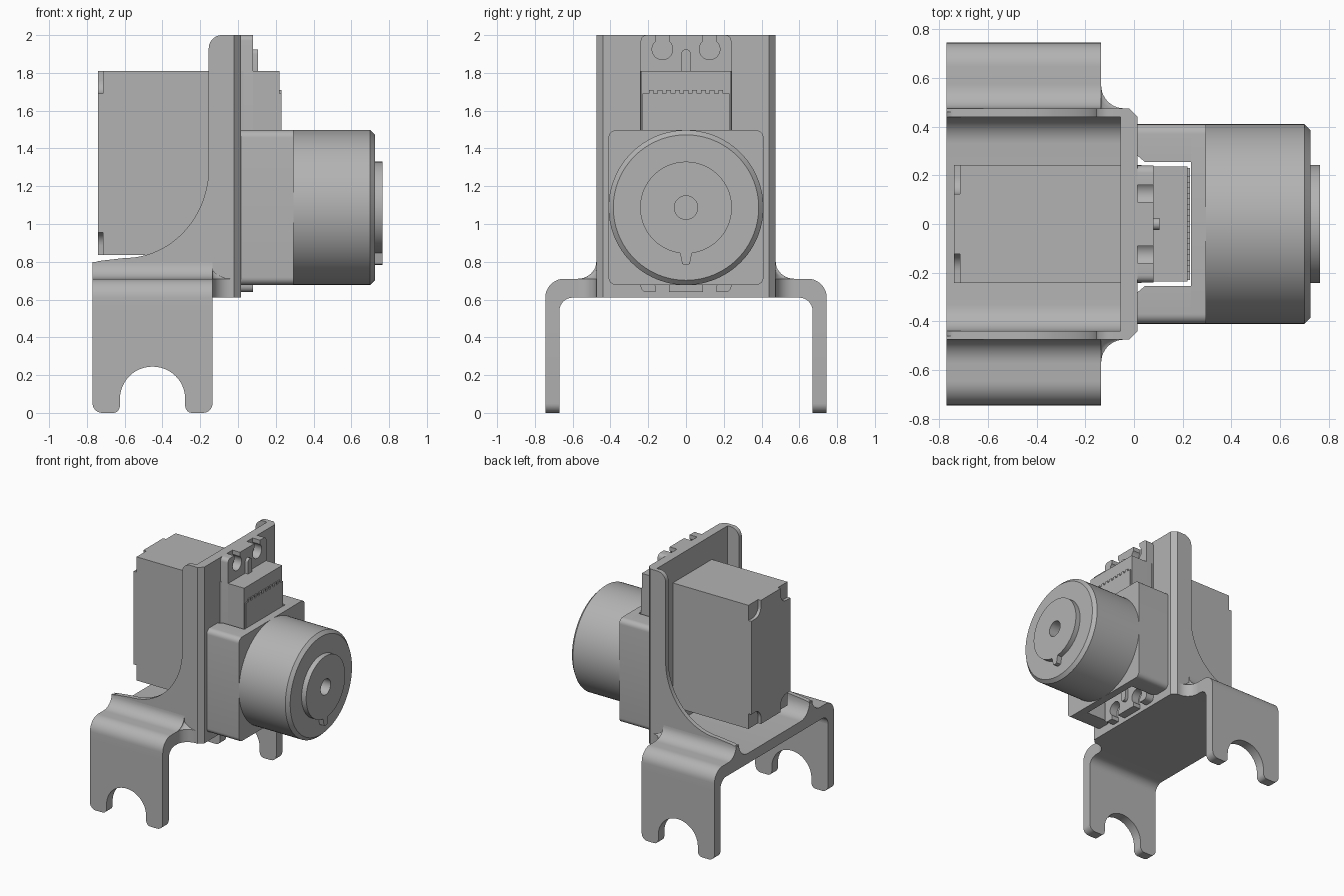
import bpy
import bmesh
from math import sin, cos, pi, radians, sqrt

if "Cube" in bpy.data.objects:
    bpy.data.objects.remove(bpy.data.objects["Cube"])

GREY = (0.45, 0.45, 0.45, 1)
grey = bpy.data.materials.new("plain grey")
grey.use_nodes = True
grey.diffuse_color = GREY
grey.node_tree.nodes["Principled BSDF"].inputs["Base Color"].default_value = GREY


def loft(name, rings):
    """Skin a list of equal-length closed rings and cap both ends."""
    bm = bmesh.new()
    rows = [[bm.verts.new(p) for p in ring] for ring in rings]
    n = len(rows[0])
    for a, b in zip(rows, rows[1:]):
        for i in range(n):
            j = (i + 1) % n
            bm.faces.new((a[i], a[j], b[j], b[i]))
    bm.faces.new(rows[0])
    bm.faces.new(rows[-1])
    bmesh.ops.recalc_face_normals(bm, faces=bm.faces)
    mesh = bpy.data.meshes.new(name)
    bm.to_mesh(mesh)
    bm.free()
    mesh.materials.append(grey)
    obj = bpy.data.objects.new(name, mesh)
    bpy.context.collection.objects.link(obj)
    bpy.ops.object.select_all(action='DESELECT')
    obj.select_set(True)
    bpy.context.view_layer.objects.active = obj
    bpy.ops.object.shade_smooth_by_angle(angle=radians(30))
    return obj


def place(axis, p, q, d):
    return {'X': (d, p, q), 'Y': (p, d, q), 'Z': (p, q, d)}[axis]


def prism(name, axis, pts, lo, hi):
    """Extrude a 2D outline along an axis."""
    return loft(name, [[place(axis, p, q, d) for p, q in pts] for d in (lo, hi)])


def box(name, x, y, z):
    return prism(name, 'Z', [(x[0], y[0]), (x[1], y[0]), (x[1], y[1]), (x[0], y[1])], *z)


def arc(cx, cy, rx, ry, a, b, n=10):
    """Points on an elliptical arc, angles in degrees."""
    ts = [radians(a + (b - a) * i / n) for i in range(n + 1)]
    return [(cx + rx * cos(t), cy + ry * sin(t)) for t in ts]


def both_sides(name, rings):
    """Build a part at the back (+y) and its twin at the front."""
    loft("back_" + name, rings)
    loft("front_" + name, [[(x, -y, z) for x, y, z in r] for r in rings])


def both_prism(name, axis, pts, lo, hi):
    both_sides(name, [[place(axis, p, q, d) for p, q in pts] for d in (lo, hi)])


BACK, LEG_X, BASE = -0.77, -0.135, 0.61

# Upright plate with chamfered outer corners
half = [(0.015, 0.44), (-0.02, 0.475), (-0.055, 0.475)]
prism("upright_plate", 'Z', half + [(x, -y) for x, y in reversed(half)], BASE, 2.0)

# Curved side walls
wall = [(BACK, BASE), (-0.03, BASE), (-0.03, 2.0)]
wall += arc(-0.085, 1.93, 0.07, 0.07, 90, 180)
wall += arc(-0.6, 1.3, 0.445, 0.48, 0, -90, 24)
wall += arc(-0.73, 0.765, 0.04, 0.04, 90, 180, 6)
both_prism("side_wall", 'Y', wall, 0.44, 0.475)

# Floor with rounded inner corners
side = arc(0.33, 0.80, 0.11, 0.11, -90, 0)
floor = [(-0.44, BASE), (0.44, BASE)] + side[::-1] + [(-y, z) for y, z in side]
prism("floor", 'X', floor, BACK, -0.05)

# Legs: bent shoulder and forked foot
shoulder = [(0.46, BASE)] + arc(0.60, 0.54, 0.07, 0.07, 90, 0)
shoulder += arc(0.645, BASE, 0.1, 0.1, 0, 90)
shoulder += arc(0.575, 0.80, 0.1, 0.09, -90, -180) + [(0.46, 0.80)]
# outer corner runs down to meet the foot
shoulder.insert(12, (0.745, 0.54))
both_prism("shoulder", 'X', shoulder, BACK, LEG_X)

foot = [(BACK, 0.54)] + arc(BACK + 0.05, 0.05, 0.05, 0.05, 180, 270, 6)
foot += arc(-0.66, 0.04, 0.035, 0.04, 270, 360, 6)
foot += arc(-0.4525, 0.075, 0.1725, 0.17, 180, 0, 24)
foot += arc(-0.245, 0.04, 0.035, 0.04, 180, 270, 6)
foot += arc(LEG_X - 0.05, 0.05, 0.05, 0.05, 270, 360, 6) + [(LEG_X, 0.54)]
both_prism("leg", 'Y', foot, 0.67, 0.745)

# Gussets blending each shoulder into the upright plate
plan = [(LEG_X - 0.01, 0.46), (LEG_X - 0.01, 0.57)] + arc(-0.04, 0.57, 0.095, 0.095, 180, 270)
plan += [(-0.02, 0.475), (-0.02, 0.46)]
levels = [(BASE, 1.0)]
levels += [(0.80 - 0.09 * cos(radians(a)), 1 - sin(radians(a))) for a in range(0, 91, 15)]
both_sides("gusset", [[(x, 0.46 + (y - 0.46) * max(s, 0.13), z) for x, y in plan]
                      for z, s in levels])

# Servo body and its end cover with recessed corners
box("servo_body", (-0.715, 0.03), (-0.243, 0.243), (0.835, 1.81))
cy, cz, r = 0.243, 0.4875, 0.12
corner = [(cy, cz - r)] + arc(cy - 0.05, cz - 0.05, 0.07, 0.07, 270, 180, 6) + [(cy - r, cz)]
loop = corner + [(-y, z) for y, z in reversed(corner)]
loop += [(-y, -z) for y, z in corner] + [(y, -z) for y, z in reversed(corner)]
prism("servo_end_cover", 'X', [(y, z + 1.3225) for y, z in loop], -0.74, -0.71)

# Mounting flange with open keyhole slots top and bottom
MID = 1.32


def slot(c):
    """Keyhole open at the top edge, walked in the +y direction."""
    neck = arc(c, 1.925, 0.055, 0.055, 130, 410, 20)
    return [(neck[0][0], 2.0)] + neck + [(neck[-1][0], 2.0)]


top = arc(-0.21, 1.97, 0.03, 0.03, 180, 90, 5) + slot(-0.125) + slot(0.125)
top += arc(0.21, 1.97, 0.03, 0.03, 90, 0, 5)
prism("servo_flange", 'X', top + [(y, 2 * MID - z) for y, z in reversed(top)], 0.01, 0.08)

# Gearbox, flange ribs and the toothed front cover
box("servo_gearbox", (0.07, 0.22), (-0.237, 0.237), (0.83, 1.81))
for name, s in (("top_rib", 1), ("bottom_rib", -1)):
    rib = [(-0.025, MID + s * 0.48)] + [(y, MID + s * z) for y, z in
                                      arc(0, 0.58, 0.025, 0.025, 180, 0)]
    prism(name, 'X', rib + [(0.025, MID + s * 0.48)], 0.07, 0.105)
box("toothed_cover", (0.21, 0.23), (-0.23, 0.23), (0.95, 1.69))
for i in range(9):
    y = (i - 4) * 0.046
    box("cover_tooth", (0.21, 0.23), (y - 0.013, y + 0.013), (1.68, 1.71))

# Square adapter: front slab and two arms straddling the servo
AXIS_Z, H, R = 1.087, 0.41, 0.04
edge = arc(H - R, AXIS_Z - H + R, R, R, -90, 0, 6) + arc(H - R, AXIS_Z + H - R, R, R, 0, 90, 6)
prism("adapter_slab", 'X', edge + [(-y, z) for y, z in reversed(edge)], 0.235, 0.295)
arm = [(0.255, AXIS_Z - H)] + edge + [(0.255, AXIS_Z + H)]
wide = [(max(y, 0.28), z) for y, z in arm]
both_sides("adapter_arm", [[(x, y, z) for y, z in ring]
                           for x, ring in ((0.015, wide), (0.045, arm), (0.235, arm))])

# Round hub with raised keyed disc and centre bore
N = 96


def circle(x, radius, tab=False):
    ring = []
    for i in range(N):
        t = 2 * pi * i / N
        rad = radius
        reach = 0.035 ** 2 - (0.27 * cos(t)) ** 2
        if tab and sin(t) < 0 and reach > 0:
            rad = max(radius, -0.27 * sin(t) + sqrt(reach))
        ring.append((x, rad * cos(t), AXIS_Z + rad * sin(t)))
    return ring


loft("round_hub", [circle(0.29, H), circle(0.70, H), circle(0.725, H - 0.025),
                   circle(0.725, 0.243, True), circle(0.765, 0.243, True),
                   circle(0.765, 0.062), circle(0.55, 0.062)])
